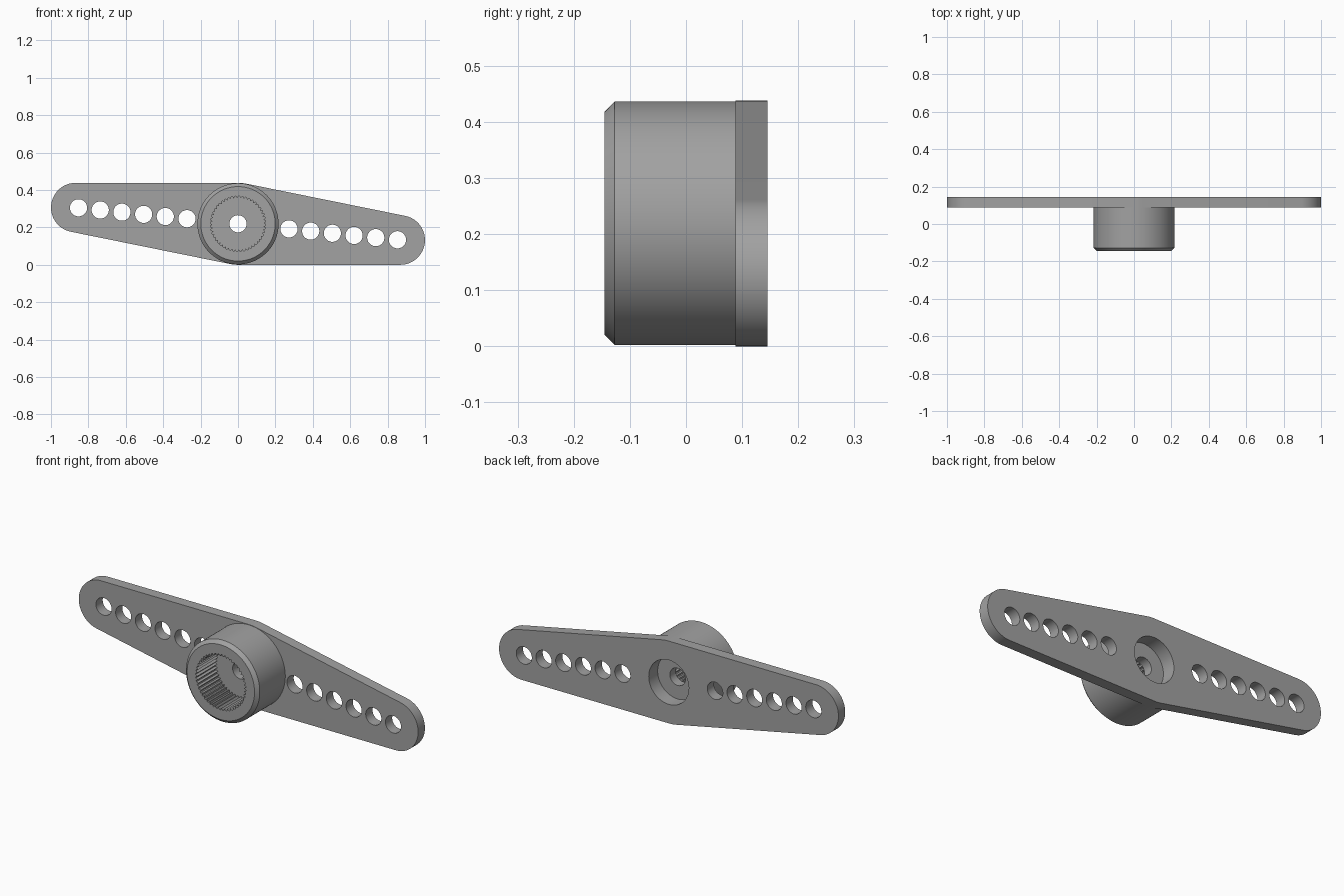
import bpy, bmesh
from math import sin, cos, pi, asin

scene = bpy.context.scene
if "Cube" in bpy.data.objects:
    bpy.data.objects.remove(bpy.data.objects["Cube"], do_unlink=True)

CENTRE_Z = 0.219
PLATE_R, TIP_R, TIP_D = 0.219, 0.132, 0.872
TILT = -asin((PLATE_R - TIP_R) / TIP_D)
FRONT, PLATE_FRONT, BACK = -0.145, 0.088, 0.145

grey = bpy.data.materials.new("plastic_grey")
grey.use_nodes = True
colour = (0.36, 0.36, 0.36, 1)
grey.diffuse_color = colour
grey.node_tree.nodes["Principled BSDF"].inputs["Base Color"].default_value = colour


def arc(cx, radius, start, end, steps):
    angles = [start + (end - start) * i / steps for i in range(steps + 1)]
    return [(cx + radius * cos(a), radius * sin(a)) for a in angles]


def circle(radius, steps=64, cx=0):
    return arc(cx, radius, 0, 2 * pi, steps)[:-1]


def prism(name, outline, y0, y1, chamfer=0):
    """Extrude a tilted outline from y0 back to y1, optionally chamfering the front rim."""
    bm = bmesh.new()
    ct, st = cos(TILT), sin(TILT)
    face = bm.faces.new([bm.verts.new((u * ct - v * st, y0, CENTRE_Z + u * st + v * ct))
                         for u, v in outline])
    rim = list(face.edges)
    new = bmesh.ops.extrude_face_region(bm, geom=[face], use_keep_orig=True)["geom"]
    bmesh.ops.translate(bm, vec=(0, y1 - y0, 0),
                        verts=[g for g in new if isinstance(g, bmesh.types.BMVert)])
    if chamfer:
        bmesh.ops.bevel(bm, geom=rim, offset=chamfer, segments=1, affect='EDGES')
    bmesh.ops.recalc_face_normals(bm, faces=bm.faces)
    mesh = bpy.data.meshes.new(name)
    bm.to_mesh(mesh)
    bm.free()
    mesh.materials.append(grey)
    obj = bpy.data.objects.new(name, mesh)
    scene.collection.objects.link(obj)
    return obj


def combine(target, tool, operation):
    mod = target.modifiers.new(operation.title(), 'BOOLEAN')
    mod.object, mod.operation, mod.solver = tool, operation, 'EXACT'
    bpy.context.view_layer.objects.active = target
    bpy.ops.object.modifier_apply(modifier=mod.name)
    bpy.data.objects.remove(tool, do_unlink=True)


# Double arm plate: rounded tips joined by tangents to the middle circle
phi = pi / 2 + TILT
outline = (arc(TIP_D, TIP_R, -phi, phi, 40) + arc(0, PLATE_R, phi, pi - phi, 6)
           + arc(-TIP_D, TIP_R, pi - phi, pi + phi, 40)
           + arc(0, PLATE_R, pi + phi, 2 * pi - phi, 6))
horn = prism("double_arm_horn", outline, PLATE_FRONT, BACK)

# Hub with a chamfered front rim
combine(horn, prism("hub", circle(0.217, 96), FRONT, 0.11, 0.018), 'UNION')

# Row of holes in each arm
for side in (-1, 1):
    for i in range(6):
        hole = circle(0.046, 32, side * (0.274 + 0.1166 * i))
        combine(horn, prism("hole_cutter", hole, 0, 0.3), 'DIFFERENCE')

# Toothed bore, screw hole and rear recess
TEETH = 48
teeth = []
for i in range(TEETH):
    for k, radius in enumerate((0.137, 0.148, 0.148)):
        a = 2 * pi * (i + (0, 0.35, 0.65)[k]) / TEETH
        teeth.append((radius * cos(a), radius * sin(a)))
combine(horn, prism("bore_cutter", teeth, -0.3, 0.02), 'DIFFERENCE')
combine(horn, prism("screw_cutter", circle(0.046, 32), -0.3, 0.3), 'DIFFERENCE')
combine(horn, prism("recess_cutter", circle(0.118), 0.07, 0.3), 'DIFFERENCE')

# Smooth the round walls, keep the rims and teeth sharp
bpy.ops.object.select_all(action='DESELECT')
horn.select_set(True)
bpy.context.view_layer.objects.active = horn
bpy.ops.object.shade_smooth_by_angle(angle=0.5)
